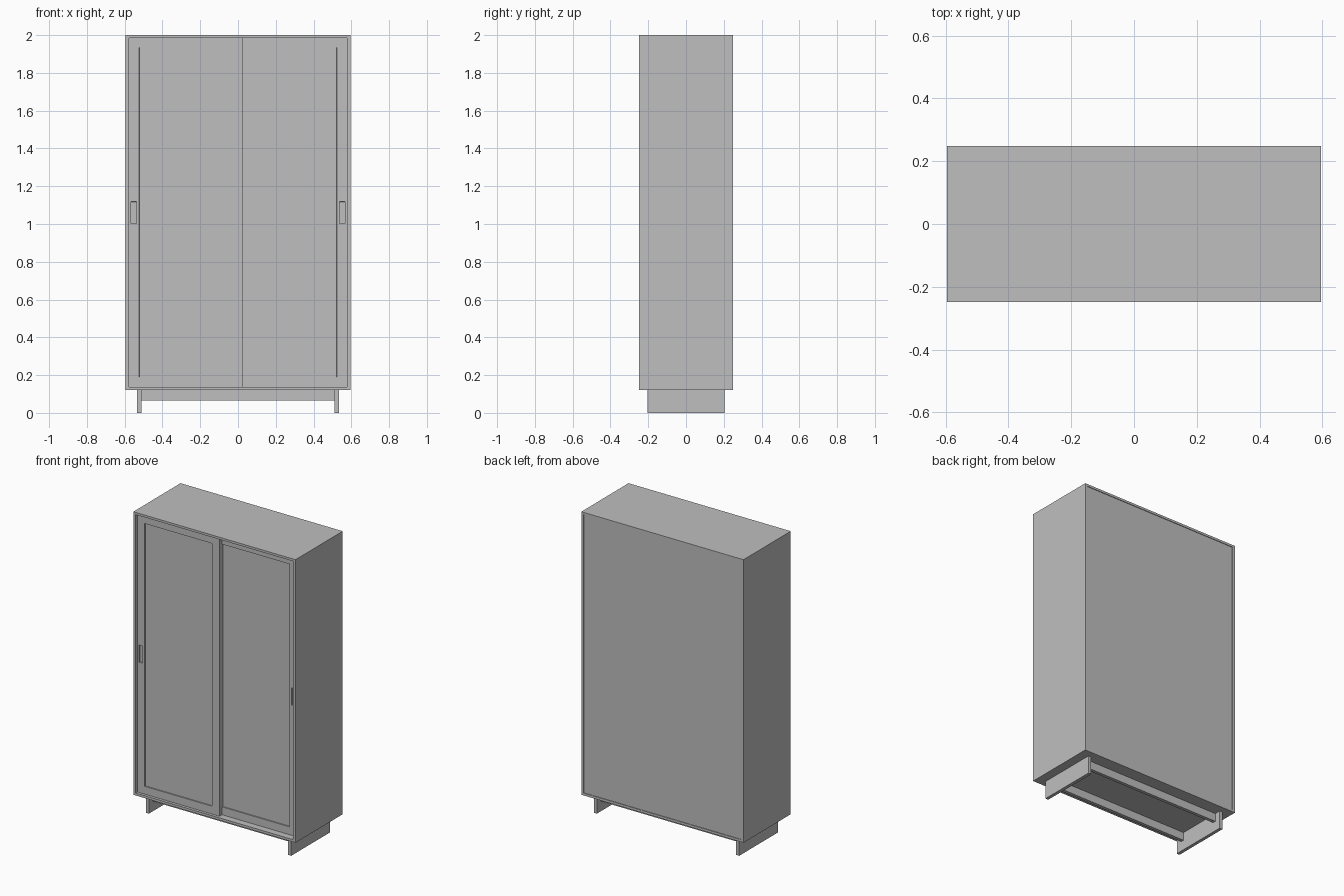
import bpy
import bmesh
from mathutils import Vector

cube = bpy.data.objects.get("Cube")
if cube:
    bpy.data.objects.remove(cube, do_unlink=True)

GREY = (0.52, 0.52, 0.52, 1.0)
grey = bpy.data.materials.new("plain grey")
grey.use_nodes = True
grey.diffuse_color = GREY
grey.node_tree.nodes["Principled BSDF"].inputs["Base Color"].default_value = GREY

W, D = 0.596, 0.248        # half width and half depth of the case
BASE, TOP, T = 0.12, 2.0, 0.018


def box_mesh(lo, hi):
    bm = bmesh.new()
    bmesh.ops.create_cube(bm, size=1)
    lo, hi = Vector(lo), Vector(hi)
    for v in bm.verts:
        v.co = (lo + hi) / 2 + v.co * (hi - lo)
    return bm


def finish(bm, name):
    mesh = bpy.data.meshes.new(name)
    bm.to_mesh(mesh)
    bm.free()
    mesh.materials.append(grey)
    obj = bpy.data.objects.new(name, mesh)
    bpy.context.collection.objects.link(obj)


def box(name, lo, hi):
    finish(box_mesh(lo, hi), name)


def recess(bm, x0, x1, z0, z1, depth):
    """Sink a rectangle into the front of a board."""
    for axis, values in (((1, 0, 0), (x0, x1)), ((0, 0, 1), (z0, z1))):
        for value in values:
            bmesh.ops.bisect_plane(bm, geom=bm.verts[:] + bm.edges[:] + bm.faces[:],
                                   plane_co=Vector(axis) * value, plane_no=axis)
    bm.normal_update()
    faces = []
    for f in bm.faces:
        c = f.calc_center_median()
        if f.normal.y < -0.9 and x0 < c.x < x1 and z0 < c.z < z1:
            faces.append(f)
    bmesh.ops.inset_region(bm, faces=faces, thickness=0.0004, depth=-depth,
                           use_even_offset=True, use_boundary=True)


# Case: top, bottom, sides and a slightly set-in back
box("top_panel", (-W, -D, TOP - 0.015), (W, D, TOP))
box("bottom_panel", (T - W, -D, BASE), (W - T, D, BASE + 0.016))
box("back_panel", (T - W, D - 0.014, BASE + 0.016), (W - T, D - 0.004, TOP - 0.015))
for side, s in (("left", 1), ("right", -1)):
    xs = sorted((s * W, s * (W - T)))
    box(side + "_side", (xs[0], -D, BASE), (xs[1], D, TOP - 0.015))

# Sliding doors on two tracks, each with a sunk panel and a finger pull
STILE, OVERLAP = 0.054, 0.027
for side, s, y in (("right", -1, -D + 0.015), ("left", 1, -D + 0.042)):
    outer, inner = s * (W - T - 0.001), -s * OVERLAP
    x0, x1 = sorted((outer, inner))
    door = box_mesh((x0, y, BASE + 0.018), (x1, y + 0.025, TOP - 0.016))
    p0, p1 = sorted((s * 0.552, s * 0.552))
    recess(door, x0 + STILE, x1 - STILE, 0.19, 1.935, 0.007)
    recess(door, p0 - 0.014, p1 + 0.014, 1.003, 1.118, 0.01)
    finish(door, side + "_sliding_door")

# Base: two plank legs joined by two rails
for side, s in (("left", 1), ("right", -1)):
    xs = sorted((s * 0.512, s * 0.534))
    box(side + "_leg", (xs[0], -0.204, 0), (xs[1], 0.204, BASE))
for end, s in (("front", -1), ("back", 1)):
    ys = sorted((s * 0.14, s * 0.162))
    box(end + "_rail", (-0.512, ys[0], 0.066), (0.512, ys[1], BASE))
